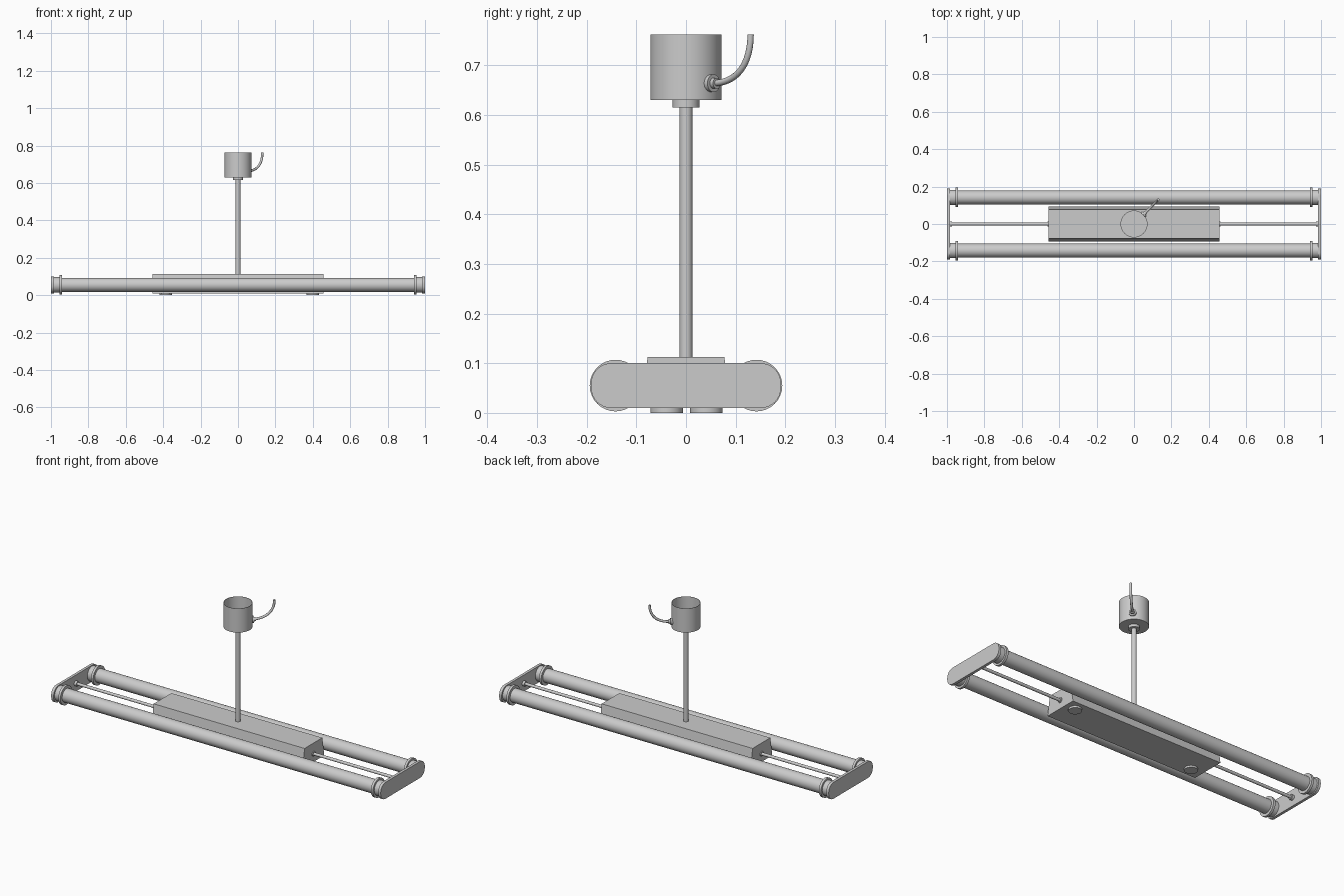
import bpy, bmesh, math
from mathutils import Vector

cube = bpy.data.objects.get("Cube")
if cube:
    bpy.data.objects.remove(cube, do_unlink=True)

GREY = (0.6, 0.6, 0.6, 1)
mat = bpy.data.materials.new("light_grey")
mat.diffuse_color = GREY
mat.use_nodes = True
mat.node_tree.nodes["Principled BSDF"].inputs["Base Color"].default_value = GREY


def finish(obj, smooth=True):
    obj.data.materials.append(mat)
    if smooth:
        bpy.ops.object.select_all(action='DESELECT')
        obj.select_set(True)
        bpy.context.view_layer.objects.active = obj
        bpy.ops.object.shade_smooth_by_angle(angle=math.radians(35))
    return obj


def from_bmesh(name, bm, smooth=True):
    bmesh.ops.recalc_face_normals(bm, faces=bm.faces)
    mesh = bpy.data.meshes.new(name)
    bm.to_mesh(mesh)
    bm.free()
    obj = bpy.data.objects.new(name, mesh)
    bpy.context.collection.objects.link(obj)
    return finish(obj, smooth)


def rod(name, start, end, radius, sides=32):
    """Cylinder between two points."""
    a, b = Vector(start), Vector(end)
    bpy.ops.mesh.primitive_cylinder_add(vertices=sides, radius=radius, depth=(b - a).length,
                                        location=(a + b) / 2)
    obj = bpy.context.object
    obj.name = name
    obj.rotation_euler = (b - a).to_track_quat('Z', 'Y').to_euler()
    return finish(obj)


def prism_x(name, outline, x0, x1, smooth=True):
    """Extrude a (y, z) outline along x."""
    bm = bmesh.new()
    face = bm.faces.new([bm.verts.new((x0, y, z)) for y, z in outline])
    new = bmesh.ops.extrude_face_region(bm, geom=[face])["geom"]
    bmesh.ops.translate(bm, vec=(x1 - x0, 0, 0),
                        verts=[v for v in new if isinstance(v, bmesh.types.BMVert)])
    return from_bmesh(name, bm, smooth)


def rounded_rect(half_y, z0, z1, r, steps=8):
    points = []
    corners = [(half_y - r, z1 - r), (r - half_y, z1 - r), (r - half_y, z0 + r), (half_y - r, z0 + r)]
    for i, (cy, cz) in enumerate(corners):
        for k in range(steps + 1):
            a = math.pi / 2 * (i + k / steps)
            points.append((cy + r * math.cos(a), cz + r * math.sin(a)))
    return points


AXIS_Z = 0.055
TUBE_Y = 0.142

# Lamp tubes with their end holders
for label, y in (("front", -TUBE_Y), ("back", TUBE_Y)):
    rod(label + "_tube", (-0.95, y, AXIS_Z), (0.95, y, AXIS_Z), 0.037)
    for side, s in (("left", 1), ("right", -1)):
        rod(f"{label}_{side}_holder", (s * 0.95, y, AXIS_Z), (s * 0.987, y, AXIS_Z), 0.041)
        rod(f"{label}_{side}_ring", (s * 0.942, y, AXIS_Z), (s * 0.955, y, AXIS_Z), 0.052)

# End plates, support rods and their nuts
for side, s in (("left", 1), ("right", -1)):
    prism_x(side + "_end_plate", rounded_rect(0.191, 0.01, 0.1, 0.04), s * 0.985, s)
    rod(side + "_support_rod", (s * 0.44, 0, AXIS_Z), (s * 0.987, 0, AXIS_Z), 0.008, 20)
    rod(side + "_outer_nut", (s * 0.972, 0, AXIS_Z), (s * 0.986, 0, AXIS_Z), 0.014, 20)
    rod(side + "_inner_nut", (s * 0.455, 0, AXIS_Z), (s * 0.462, 0, AXIS_Z), 0.013, 20)

# Central housing with tapered sides, and two buttons underneath
prism_x("housing", [(-0.094, 0.01), (0.094, 0.01), (0.077, 0.113), (-0.077, 0.113)],
        -0.458, 0.458, smooth=False)
rod("left_button", (0.4, 0.041, 0), (0.4, 0.041, 0.02), 0.033)
rod("right_button", (-0.387, -0.039, 0), (-0.387, -0.039, 0.02), 0.033)

# Hanging stem and collar
rod("stem", (0, 0, 0.105), (0, 0, 0.62), 0.013)
rod("stem_collar", (0, 0, 0.615), (0, 0, 0.632), 0.027)

# Open ceiling cup, turned from a thin profile
bm = bmesh.new()
profile = [(0, 0.63), (0.072, 0.63), (0.072, 0.762), (0.0705, 0.762), (0.0705, 0.632), (0, 0.632)]
verts = [bm.verts.new((r, 0, z)) for r, z in profile]
edges = [bm.edges.new(pair) for pair in zip(verts, verts[1:])]
bmesh.ops.spin(bm, geom=verts + edges, cent=(0, 0, 0), axis=(0, 0, 1),
               angle=2 * math.pi, steps=48)
bmesh.ops.remove_doubles(bm, verts=bm.verts, dist=0.0001)
from_bmesh("ceiling_cup", bm)


# Cable outlet, set diagonally on the cup
def diagonal(r, z):
    return (r * math.sqrt(0.5), r * math.sqrt(0.5), z)


rod("cable_grommet", diagonal(0.068, 0.664), diagonal(0.079, 0.664), 0.018)
rod("cable_nut", diagonal(0.075, 0.664), diagonal(0.088, 0.664), 0.011)

# Cable bending upward
curve = bpy.data.curves.new("cable", 'CURVE')
curve.dimensions = '3D'
curve.bevel_depth = 0.0065
curve.bevel_resolution = 3
curve.resolution_u = 16
curve.use_fill_caps = True
spline = curve.splines.new('BEZIER')
spline.bezier_points.add(1)
ends = [((0.075, 0.664), (0.055, 0.664), (0.148, 0.664)),
        ((0.184, 0.762), (0.184, 0.79), (0.184, 0.705))]
for point, (co, outer, inner) in zip(spline.bezier_points, ends):
    first = co[1] < 0.7
    point.co = diagonal(*co)
    point.handle_left_type = point.handle_right_type = 'FREE'
    point.handle_left = diagonal(*(outer if first else inner))
    point.handle_right = diagonal(*(inner if first else outer))
curve.materials.append(mat)
bpy.context.collection.objects.link(bpy.data.objects.new("cable", curve))
